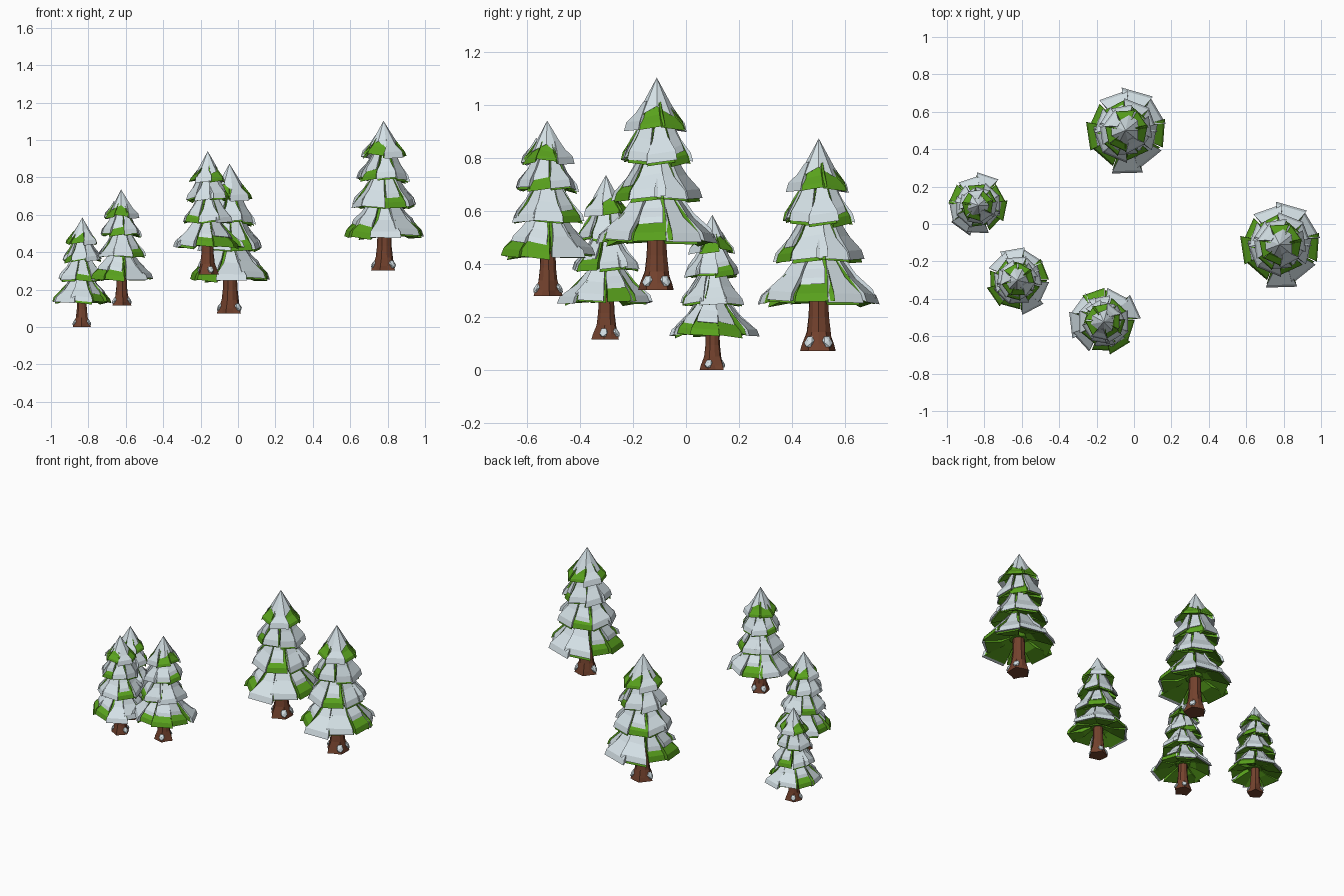
import bpy, bmesh, math, random
from mathutils import Matrix, Vector

if "Cube" in bpy.data.objects:
    bpy.data.objects.remove(bpy.data.objects["Cube"])

random.seed(11)


def material(name, rgb):
    m = bpy.data.materials.new(name)
    m.diffuse_color = (*rgb, 1)
    m.use_nodes = True
    m.node_tree.nodes["Principled BSDF"].inputs["Base Color"].default_value = m.diffuse_color
    return m


GREEN = material("pine green", (0.10, 0.36, 0.012))
SNOW = material("snow", (0.66, 0.75, 0.79))
BARK = material("brown bark", (0.175, 0.055, 0.027))


def finish(bm, name, mat):
    bmesh.ops.recalc_face_normals(bm, faces=bm.faces)
    me = bpy.data.meshes.new(name)
    bm.to_mesh(me)
    bm.free()
    me.materials.append(mat)
    return me


def loft(bm, rings):
    """Closed solid through rings of points with equal counts."""
    vs = [[bm.verts.new(p) for p in ring] for ring in rings]
    n = len(vs[0])
    for a, b in zip(vs, vs[1:]):
        for i in range(n):
            j = (i + 1) % n
            bm.faces.new((a[i], a[j], b[j], b[i]))
    bm.faces.new(vs[0][::-1])
    bm.faces.new(vs[-1])


def ring(radii, z):
    n = len(radii)
    return [(r * math.cos(math.tau * i / n), r * math.sin(math.tau * i / n), z)
            for i, r in enumerate(radii)]


def panel(bm, ang, profile, skew=0.0):
    """Wedge: a radial outline of (radius, height, half width), swung to an angle."""
    rot = Matrix.Rotation(ang, 3, 'Z')
    sides = [[bm.verts.new(rot @ Vector((r, s * w, z + s * skew))) for r, z, w in profile]
             for s in (-1, 1)]
    n = len(profile)
    for i in range(n):
        j = (i + 1) % n
        bm.faces.new((sides[0][i], sides[0][j], sides[1][j], sides[1][i]))
    caps = [bm.faces.new(sides[0][::-1]), bm.faces.new(sides[1])]
    bmesh.ops.triangulate(bm, faces=caps)


# Tiers: rim height, rim radius, top height, top radius, panels, bare angles
TIERS = [(0.172, 0.200, 0.345, 0.075, 9, (0, -125, 172)),
         (0.325, 0.155, 0.490, 0.060, 8, (-45, 120)),
         (0.475, 0.125, 0.630, 0.050, 8, (30, -135)),
         (0.605, 0.106, 0.700, 0.048, 7, (-20, 50, 110, -100, -160))]


def make_foliage():
    green, snow = bmesh.new(), bmesh.new()
    for t, (z0, r0, z1, r1, n, bare) in enumerate(TIERS):
        # solid core of the tier
        loft(green, [ring([r1 * 0.7] * n, z0 + 0.05), ring([r1 + 0.008] * n, z0 + 0.08),
                     ring([r1 * 0.75] * n, z1)])
        k = math.tan(math.pi / n)
        for i in range(n):
            deg = -88 + t * 25 + 360 * i / n
            ang = math.radians(deg + random.uniform(-4, 4))
            zr = z0 + random.uniform(-0.004, 0.014)
            rr = r0 * random.uniform(0.94, 1.05)
            dr, dz = rr - r1, z1 - zr
            rm, zm = r1 + 0.42 * dr, zr + 0.52 * dz
            re, ze = rr * 0.95, zr + 0.20 * dz
            skew = random.uniform(-0.010, 0.010)
            # green branch panel, hollowed below
            panel(green, ang, [(r1, z1, r1 * k * 1.1), (rm, zm, rm * k * 1.08),
                               (re, ze, re * k * 1.02), (rr, zr, rr * k * 1.04),
                               (rr * 0.5, zr + random.uniform(0.015, 0.05), rr * 0.5 * k),
                               (0.02, zr + 0.065, 0.01)], skew)
            near = min(abs((deg - b + 180) % 360 - 180) for b in bare)
            is_bare = near <= 180 / n
            # snow sheet on the panel, short where the branch shows
            if t == 3 and is_bare:
                continue
            f = random.uniform(0.60, 0.78) if is_bare else random.uniform(0.95, 1.08)
            if t == 0 and i == 0:
                f = 1.10
            w = k * (random.uniform(0.75, 0.95) if is_bare else random.uniform(1.0, 1.17))
            top = 0.55 if (i + t) % 3 == 0 else 0.95
            rs = r1 + (rr - r1) * f
            zs = ze + (1 - f) * dz * 0.75
            h = 0.010 + 0.006 * (i % 2)
            drop = 0.024 if is_bare else 0.034
            panel(snow, ang + random.uniform(-0.08, 0.08),
                  [(r1 + 0.003, z1 + h, r1 * w * top),
                   (r1 + 0.42 * (rs - r1) + 0.005, zs + 0.42 * (z1 - zs) + h,
                    rm * w * (0.5 + top / 2)),
                   (rs * 0.97, zs + h, rs * w * 0.95),
                   (rs + 0.006, zs + h - drop, rs * w),
                   (rs * 0.85, zs - 0.012, rs * w * 0.85),
                   (r1 - 0.01, z1 - 0.03, r1 * w * top * 0.9)], skew)
    # pointed snow cap with a notched rim
    n = 9
    low = [Vector(p) for p in ring([0.064 if i % 3 == 0 else 0.083 for i in range(n)], 0.660)]
    for i, p in enumerate(low):
        p.z += 0.032 if i % 3 == 0 else random.uniform(-0.012, 0.008)
    tip = snow.verts.new((-0.004, 0, 0.80))
    inner = snow.verts.new((0, 0, 0.69))
    vs = [snow.verts.new(p) for p in low]
    for i in range(n):
        snow.faces.new((vs[i], vs[(i + 1) % n], tip))
        snow.faces.new((vs[(i + 1) % n], vs[i], inner))
    return finish(green, "branches", GREEN), finish(snow, "branch_snow", SNOW)


def make_trunk():
    bm = bmesh.new()
    n = 10
    wob = [random.uniform(0.94, 1.06) for _ in range(n)]
    roots = [1.0 if i % 2 else 0.80 for i in range(n)]
    loft(bm, [ring([0.071 * a * b for a, b in zip(wob, roots)], 0.0),
              ring([0.064 * a * b for a, b in zip(wob, roots)], 0.025),
              ring([0.046 * a for a in wob], 0.07),
              ring([0.039 * a for a in wob], 0.13),
              ring([0.034] * n, 0.27)])
    return finish(bm, "trunk", BARK)


def make_root_snow():
    bm = bmesh.new()
    for deg in (-40, 36, 178):
        m = (Matrix.Rotation(math.radians(deg), 4, 'Z') @ Matrix.Translation((0.056, 0, 0.034))
             @ Matrix.Rotation(math.radians(62), 4, 'Y') @ Matrix.Diagonal((0.027, 0.022, 0.011, 1)))
        bmesh.ops.create_icosphere(bm, subdivisions=1, radius=1, matrix=m)
    return finish(bm, "root_snow", SNOW)


PARTS = [*make_foliage(), make_trunk(), make_root_snow()]

# Trees: x, y, base height, total height, turn in degrees
TREES = [(-0.835, 0.10, 0.0, 0.585, 160),
         (-0.622, -0.300, 0.115, 0.62, 26),
         (-0.163, -0.52, 0.28, 0.66, 113),
         (-0.042, 0.50, 0.073, 0.80, 0),
         (0.782, -0.11, 0.302, 0.80, 0)]

for i, (x, y, z, height, turn) in enumerate(TREES):
    for me in PARTS:
        ob = bpy.data.objects.new(f"tree_{i + 1}_{me.name}", me)
        ob.location = (x, y, z)
        ob.rotation_euler.z = math.radians(turn)
        ob.scale = [height / 0.8] * 3
        bpy.context.collection.objects.link(ob)
